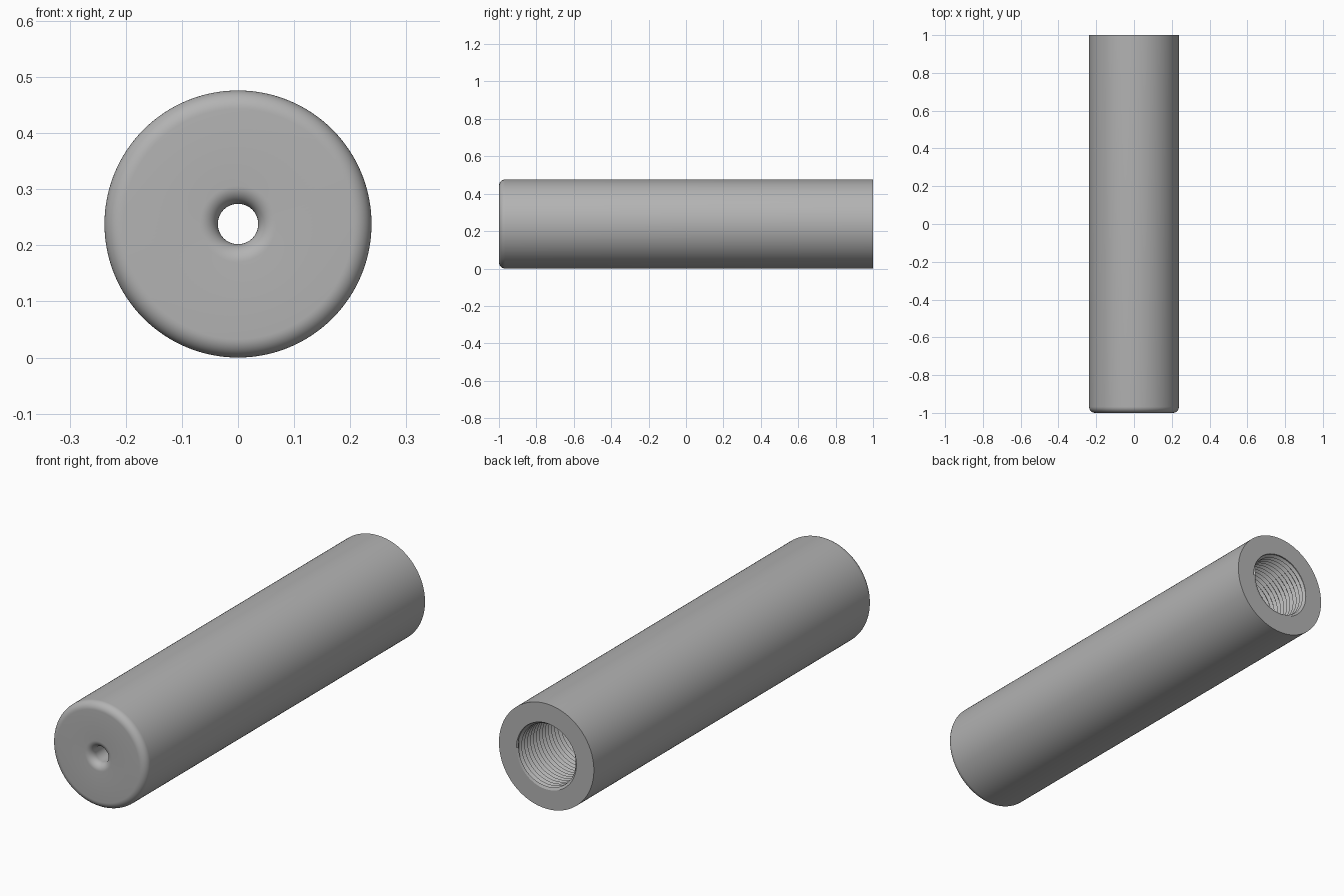
import bpy, bmesh, math

cube = bpy.data.objects.get("Cube")
if cube:
    bpy.data.objects.remove(cube)

RADIUS, HOLE, BORE = 0.238, 0.036, 0.15
FRONT, BACK, FLOOR = -1.0, 1.0, 0.4
EDGE, LIP = 0.033, 0.032
PITCH, DEPTH = 0.0214, 0.011
SEGMENTS = 128

steel = bpy.data.materials.new("grey steel")
colour = (0.45, 0.45, 0.45, 1)
steel.diffuse_color = colour
steel.use_nodes = True
steel.node_tree.nodes["Principled BSDF"].inputs["Base Color"].default_value = colour


def arc(r, y, size, start, end, steps=10):
    """Fillet points (radius, y) around a centre."""
    angles = [math.radians(start + (end - start) * i / steps) for i in range(steps + 1)]
    return [(r + size * math.cos(a), y + size * math.sin(a)) for a in angles]


def finish(name, bm):
    bmesh.ops.remove_doubles(bm, verts=bm.verts, dist=1e-5)
    mesh = bpy.data.meshes.new(name)
    bm.to_mesh(mesh)
    bm.free()
    mesh.materials.append(steel)
    obj = bpy.data.objects.new(name, mesh)
    bpy.context.collection.objects.link(obj)
    bpy.ops.object.select_all(action="DESELECT")
    obj.select_set(True)
    bpy.context.view_layer.objects.active = obj
    bpy.ops.object.shade_smooth_by_angle(angle=math.radians(30))
    return obj


def skin(name, rows, closed_shift=0):
    """Join rows of points around the axis; the seam steps on by closed_shift rows."""
    bm = bmesh.new()
    grid = []
    for row in rows:
        grid.append([bm.verts.new((r * math.cos(2 * math.pi * i / SEGMENTS), y,
                                   RADIUS + r * math.sin(2 * math.pi * i / SEGMENTS)))
                     for i, (r, y) in enumerate(row)])
    for k in range(len(grid) - 1 - closed_shift):
        for i in range(SEGMENTS):
            wrap = closed_shift if i == SEGMENTS - 1 else 0
            j = (i + 1) % SEGMENTS
            bm.faces.new((grid[k][i], grid[k + 1][i],
                          grid[k + 1 + wrap][j], grid[k + wrap][j]))
    return finish(name, bm)


# Outer sleeve: bore floor, pilot hole, rounded lip, rounded front rim, flat back
profile = [(BORE, FLOOR), (HOLE, FLOOR)]
profile += arc(HOLE + LIP, FRONT + LIP, LIP, 180, 270)
profile += arc(RADIUS - EDGE, FRONT + EDGE, EDGE, -90, 0)
profile += [(RADIUS, BACK), (BORE, BACK)]
skin("sleeve", [[point] * SEGMENTS for point in profile])

# Helical internal thread, trimmed flush at both ends
rows = []
half_turns = int((BACK - FLOOR) / PITCH * 2) + 6
for k in range(half_turns):
    row = []
    for i in range(SEGMENTS):
        y = FLOOR + PITCH * (k / 2 - 1.5 + i / SEGMENTS)
        r = BORE - DEPTH * (k % 2)
        if y <= FLOOR or y >= BACK:
            r, y = BORE, min(max(y, FLOOR), BACK)
        row.append((r, y))
    rows.append(row)
thread = skin("internal_thread", rows, 2)

# Turn the thread surface towards the bore axis
bm = bmesh.new()
bm.from_mesh(thread.data)
bmesh.ops.dissolve_degenerate(bm, dist=1e-5, edges=bm.edges)
total = sum(f.normal.x * f.calc_center_median().x * f.calc_area() for f in bm.faces)
if total > 0:
    bmesh.ops.reverse_faces(bm, faces=bm.faces)
bm.to_mesh(thread.data)
bm.free()
